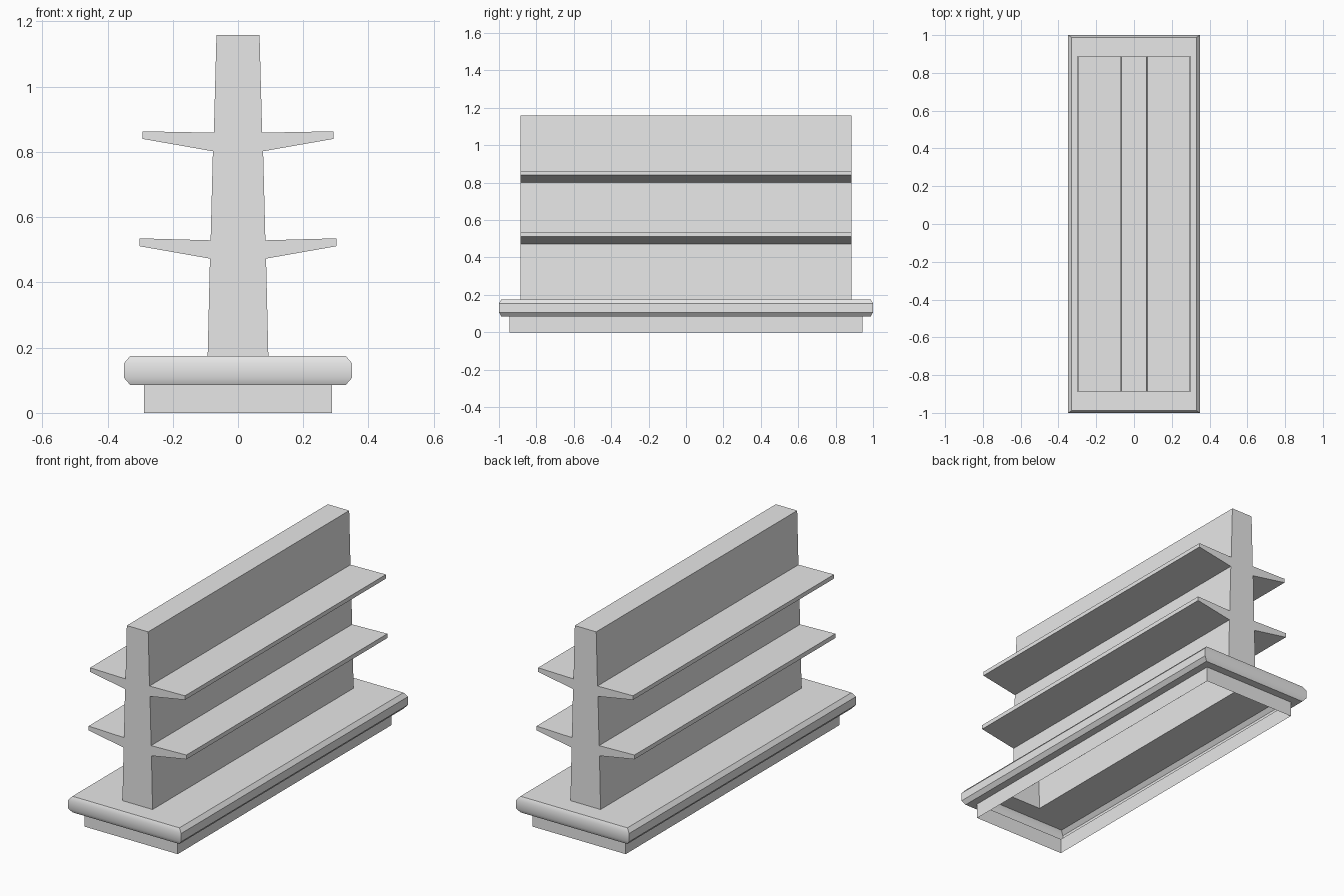
import bpy
import bmesh

cube = bpy.data.objects.get("Cube")
if cube:
    bpy.data.objects.remove(cube, do_unlink=True)

# Single plain grey finish
grey = bpy.data.materials.new("plain_grey")
grey.use_nodes = True
grey.diffuse_color = (0.8, 0.8, 0.8, 1)
grey.node_tree.nodes["Principled BSDF"].inputs["Base Color"].default_value = (0.8, 0.8, 0.8, 1)


def finish(bm, name):
    mesh = bpy.data.meshes.new(name)
    bm.to_mesh(mesh)
    bm.free()
    mesh.materials.append(grey)
    obj = bpy.data.objects.new(name, mesh)
    bpy.context.collection.objects.link(obj)
    return obj


def loft_rectangles(name, rings):
    """Open shell through centred rectangles (half width, half depth, height)."""
    bm = bmesh.new()
    loops = [[bm.verts.new((sx * x, sy * y, z))
              for sx, sy in ((-1, -1), (1, -1), (1, 1), (-1, 1))]
             for x, y, z in rings]
    for low, high in zip(loops, loops[1:]):
        for i in range(4):
            j = (i + 1) % 4
            bm.faces.new((low[i], low[j], high[j], high[i]))
    bm.normal_update()
    return bm


PLINTH = (0.288, 0.943)
SPINE = (0.093, 0.886)
SLAB_LOW, SLAB_HIGH = 0.085, 0.175

# Hollow plinth, open underneath
finish(loft_rectangles("plinth", [(*PLINTH, 0), (*PLINTH, SLAB_LOW)]), "plinth")

# Chamfered base slab shell with a slot below the hollow spine
bm = loft_rectangles("base_slab", [
    (*PLINTH, SLAB_LOW),
    (0.33, 0.988, SLAB_LOW),
    (0.349, 1.0, 0.107),
    (0.349, 1.0, 0.153),
    (0.33, 0.988, SLAB_HIGH),
    (*SPINE, SLAB_HIGH),
])
# Only the two rounded ends are smooth
for face in bm.faces:
    face.smooth = abs(face.normal.y) > 0.3
finish(bm, "base_slab")

# Tapered spine with two shelves per side, one extruded profile open below
half = [
    (SPINE[0], SLAB_HIGH),
    (0.086, 0.473), (0.302, 0.511), (0.302, 0.535), (0.084, 0.529),
    (0.077, 0.802), (0.293, 0.84), (0.293, 0.863), (0.074, 0.859),
    (0.066, 1.159),
]
profile = half + [(-x, z) for x, z in reversed(half)]
bm = bmesh.new()
front = [bm.verts.new((x, -SPINE[1], z)) for x, z in profile]
back = [bm.verts.new((x, SPINE[1], z)) for x, z in profile]
for i in range(len(profile) - 1):
    bm.faces.new((front[i], back[i], back[i + 1], front[i + 1]))
bm.faces.new(front)
bm.faces.new(reversed(back))
finish(bm, "spine_with_shelves")
